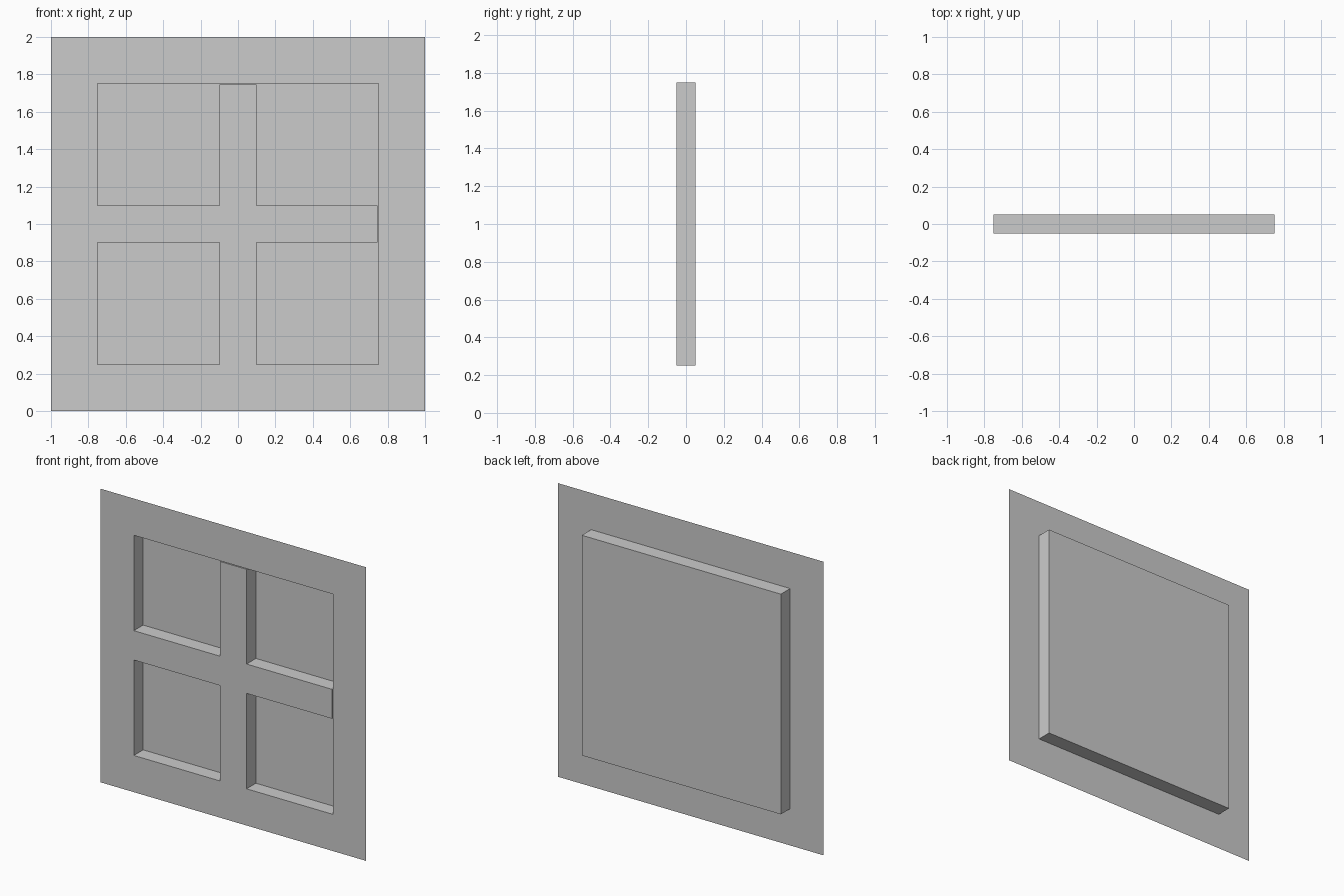
import bpy, bmesh

if "Cube" in bpy.data.objects:
    bpy.data.objects.remove(bpy.data.objects["Cube"])

FRONT, DEPTH = -0.05, 0.1


def finish(bm, name):
    mesh = bpy.data.meshes.new(name)
    bm.to_mesh(mesh)
    bm.free()
    obj = bpy.data.objects.new(name, mesh)
    bpy.context.collection.objects.link(obj)
    return obj


def front_face(bm, points):
    """Flat face on the front plane from x, z points (counter-clockwise seen from -y)."""
    face = bm.faces.new([bm.verts.new((x, FRONT, z)) for x, z in points])
    bm.normal_update()
    return face


# Thin wall panel with a square recess pushed out of the back
bm = bmesh.new()
panel = front_face(bm, [(-1, 0), (1, 0), (1, 2), (-1, 2)])
bmesh.ops.inset_region(bm, faces=[panel], thickness=0.25,
                       use_boundary=True, use_even_offset=True)
pane = min(bm.faces, key=lambda f: max(abs(v.co.x) for v in f.verts))
back = bmesh.ops.extrude_face_region(bm, geom=[pane])["geom"]
bmesh.ops.translate(bm, vec=(0, DEPTH, 0),
                    verts=[v for v in back if isinstance(v, bmesh.types.BMVert)])
if pane.is_valid:
    bmesh.ops.delete(bm, geom=[pane], context='FACES_ONLY')
# Merge the flat border strips into one clean surface
bmesh.ops.dissolve_limit(bm, angle_limit=0.01, verts=list(bm.verts), edges=list(bm.edges))
finish(bm, "window_wall")

# Cross bars flush with the wall, with a hairline gap at the top and right ends
w, lo, hi = 0.1, -0.75, 0.745
cross = [(-w, lo), (w, lo), (w, -w), (hi, -w), (hi, w), (w, w),
         (w, hi), (-w, hi), (-w, w), (lo, w), (lo, -w), (-w, -w)]
bm = bmesh.new()
front = front_face(bm, [(x, z + 1) for x, z in cross])
rims = bmesh.ops.extrude_edge_only(bm, edges=list(front.edges))["geom"]
bmesh.ops.translate(bm, vec=(0, DEPTH, 0),
                    verts=[v for v in rims if isinstance(v, bmesh.types.BMVert)])
bmesh.ops.recalc_face_normals(bm, faces=list(bm.faces))
# Ends resting on the recess sides need no faces
ends = [f for f in bm.faces
        if all(abs(v.co.x - lo) < 1e-4 for v in f.verts)
        or all(abs(v.co.z - 1 - lo) < 1e-4 for v in f.verts)]
bmesh.ops.delete(bm, geom=ends, context='FACES_ONLY')
finish(bm, "window_cross_bars")
